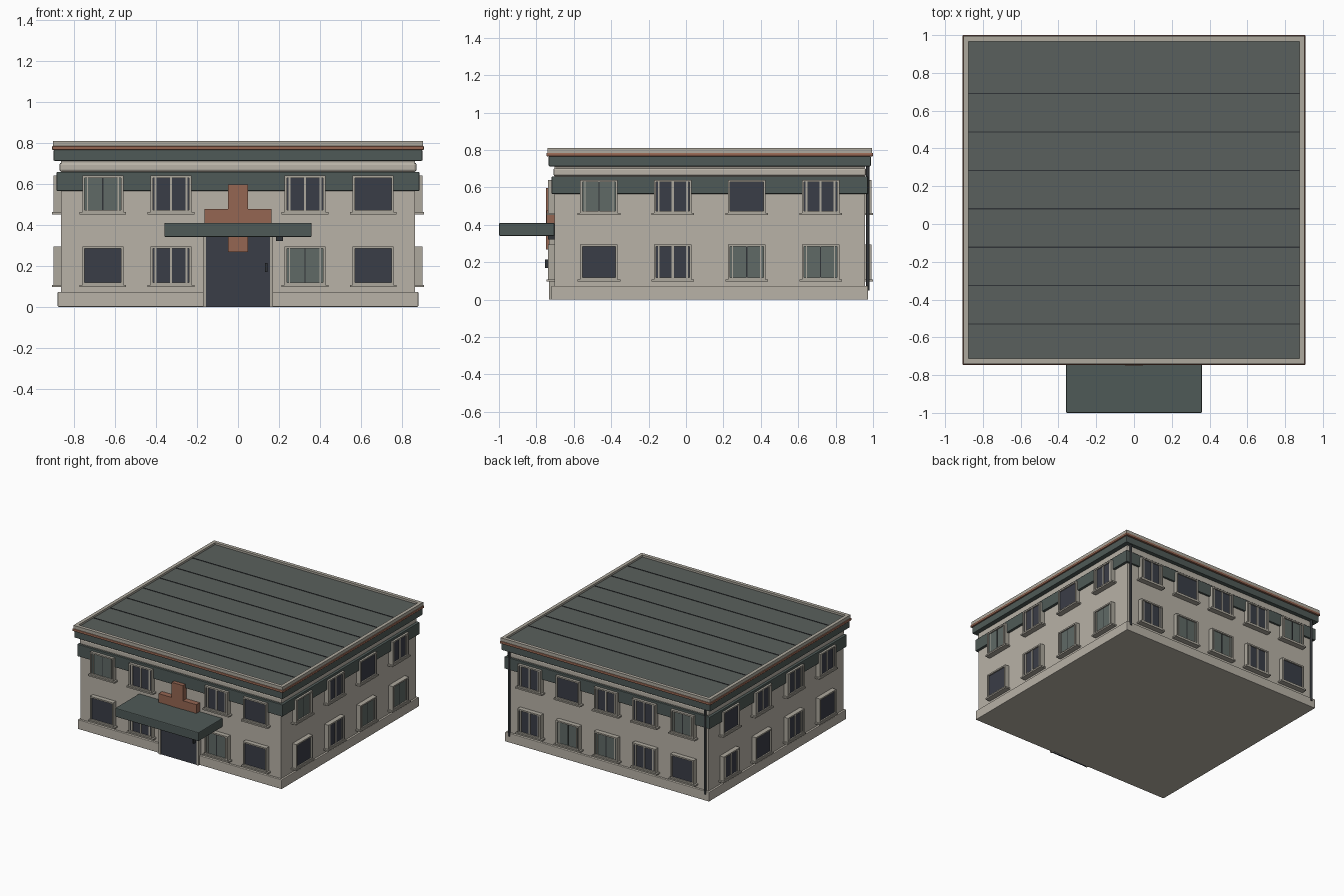
import bpy, bmesh, math
from mathutils import Matrix, Vector

if "Cube" in bpy.data.objects:
    bpy.data.objects.remove(bpy.data.objects["Cube"])

CY = 0.127            # centre of the building in y
HX, HY = 0.865, 0.83  # wall half sizes


def mat(name, rgb):
    m = bpy.data.materials.new(name)
    m.diffuse_color = (*rgb, 1)
    m.use_nodes = True
    m.node_tree.nodes["Principled BSDF"].inputs["Base Color"].default_value = m.diffuse_color
    return m


CREAM = mat("cream wall", (0.48, 0.445, 0.385))
TRIM = mat("pale trim", (0.42, 0.395, 0.34))
GREEN = mat("slate green", (0.078, 0.102, 0.096))
ROOF = mat("roof grey", (0.102, 0.117, 0.109))
NAVY = mat("dark glass", (0.042, 0.047, 0.063))
BLIND = mat("grey green glass", (0.115, 0.144, 0.133))
COPPER = mat("copper", (0.30, 0.133, 0.085))
DARK = mat("dark metal", (0.03, 0.034, 0.038))


def boxes(name, material, items, bevel=0.0):
    """One object from a list of (matrix, low corner, high corner)."""
    bm = bmesh.new()
    for m, lo, hi in items:
        lo, hi = Vector(lo), Vector(hi)
        s = hi - lo
        bmesh.ops.create_cube(bm, size=1, matrix=m @ Matrix.Translation((lo + hi) / 2)
                              @ Matrix.Diagonal((s.x, s.y, s.z, 1)))
    me = bpy.data.meshes.new(name)
    bm.to_mesh(me)
    bm.free()
    me.materials.append(material)
    ob = bpy.data.objects.new(name, me)
    bpy.context.collection.objects.link(ob)
    if bevel:
        b = ob.modifiers.new("bevel", "BEVEL")
        b.width, b.segments = bevel, 2
    return ob


I = Matrix.Identity(4)


def slab(name, material, hx, hy, z0, z1, bevel=0.0):
    return boxes(name, material, [(I, (-hx, CY - hy, z0), (hx, CY + hy, z1))], bevel)


# Main body, stacked bands and roof edge
slab("walls", CREAM, HX, HY, 0.0, 0.72)
slab("plinth", CREAM, 0.88, 0.846, 0.0, 0.073, 0.004)
slab("green_band", GREEN, 0.885, 0.845, 0.566, 0.659, 0.003)
slab("cornice", CREAM, 0.872, 0.836, 0.659, 0.705, 0.012)
slab("fascia", GREEN, 0.90, 0.861, 0.713, 0.766, 0.004)
slab("copper_strip", COPPER, 0.908, 0.873, 0.766, 0.785, 0.005)
slab("roof_deck", ROOF, 0.88, 0.847, 0.775, 0.795)

# Parapet ring
ox, oy, t = 0.902, 0.867, 0.027
boxes("parapet", TRIM, [
    (I, (-ox, CY - oy, 0.783), (ox, CY - oy + t, 0.81)),
    (I, (-ox, CY + oy - t, 0.783), (ox, CY + oy, 0.81)),
    (I, (-ox, CY - oy + t, 0.783), (-ox + t, CY + oy - t, 0.81)),
    (I, (ox - t, CY - oy + t, 0.783), (ox, CY + oy - t, 0.81))])

# Roof seams
boxes("roof_seams", DARK, [
    (I, (-0.875, -0.53 + i * 0.2035 - 0.003, 0.79), (0.875, -0.53 + i * 0.2035 + 0.003, 0.798))
    for i in range(7)])

# Windows: local x along the wall, local -y outward
frames, sills, navy, blind, lines = [], [], [], [], []


def window(m, u, z0, z1, kind):
    w, f, d = 0.1, 0.011, 0.036
    frames.extend([
        (m, (u - w, -d, z0), (u - w + f, 0.01, z1)),
        (m, (u + w - f, -d, z0), (u + w, 0.01, z1)),
        (m, (u - w + f, -d, z1 - f), (u + w - f, 0.01, z1)),
        (m, (u - w + f, -d, z0), (u + w - f, 0.01, z0 + f))])
    sills.append((m, (u - w - 0.014, -0.042, z0 - 0.011), (u + w + 0.014, 0.01, z0)))
    pane = (m, (u - w + f, -0.026, z0 + f), (u + w - f, 0.0, z1 - f))
    (blind if kind == "G" else navy).append(pane)
    if kind == "M":    # pale sash and centre bar
        for c, h in ((0, 0.006), (-0.075, 0.005), (0.075, 0.005)):
            frames.append((m, (u + c - h, -0.031, z0 + f), (u + c + h, -0.02, z1 - f)))
    if kind == "G":    # thin dark meeting line
        lines.append((m, (u - 0.003, -0.028, z0 + f), (u + 0.003, -0.02, z1 - f)))
        for c in (-0.075, 0.075):
            frames.append((m, (u + c - 0.003, -0.03, z0 + f), (u + c + 0.003, -0.02, z1 - f)))


def side(angle, dist):
    return (Matrix.Translation((0, CY, 0)) @ Matrix.Rotation(math.radians(angle), 4, "Z")
            @ Matrix.Translation((0, -dist, 0)))


four = [-0.5925, -0.1975, 0.1975, 0.5925]
walls = [  # wall matrix, columns, lower kinds, upper kinds
    (side(0, HY), [-0.66, -0.327, 0.327, 0.66], "DMGD", "GMMD"),
    (side(90, HX), four, "DMGG", "GMDM"),
    (side(180, HY), [-0.66, -0.33, 0, 0.33, 0.66], "MGGMD", "MDMMG"),
    (side(270, HX), four, "MDMD", "DMMM")]
for m, cols, low, up in walls:
    for u, a, b in zip(cols, low, up):
        window(m, u, 0.107, 0.295, a)
        window(m, u, 0.463, 0.641, b)
boxes("window_frames", TRIM, frames)
boxes("window_sills", TRIM, sills)
boxes("dark_panes", NAVY, navy)
boxes("blind_panes", BLIND, blind)
boxes("pane_lines", DARK, lines)

# Entrance: door, frame, handle, canopy, lamp
F = CY - HY
boxes("door", NAVY, [(I, (-0.156, F - 0.026, 0), (0.156, F, 0.345))])
boxes("door_frame", TRIM, [(I, (s * 0.163 - 0.008, F - 0.03, 0), (s * 0.163 + 0.008, F, 0.345))
                           for s in (-1, 1)])
boxes("door_handle", DARK, [(I, (0.133, F - 0.05, 0.17), (0.143, F - 0.02, 0.215))])
boxes("canopy", GREEN, [(I, (-0.36, -1.0, 0.341), (0.36, F, 0.41))], 0.006)
boxes("entrance_lamp", DARK, [(I, (0.185, F - 0.035, 0.322), (0.22, F, 0.342))])

# Copper cross-shaped panel above the door
boxes("wall_cross", COPPER, [
    (I, (-0.048, F - 0.045, 0.268), (0.048, F, 0.597)),
    (I, (-0.163, F - 0.043, 0.385), (0.163, F, 0.478))])

# Downpipes at the back corners
for s, label in ((-1, "left"), (1, "right")):
    bpy.ops.mesh.primitive_cylinder_add(vertices=12, radius=0.009, depth=0.67,
                                        location=(s * 0.845, CY + HY + 0.015, 0.385))
    pipe = bpy.context.object
    pipe.name = "downpipe_" + label
    pipe.data.materials.append(DARK)
    bpy.ops.object.shade_smooth_by_angle()
